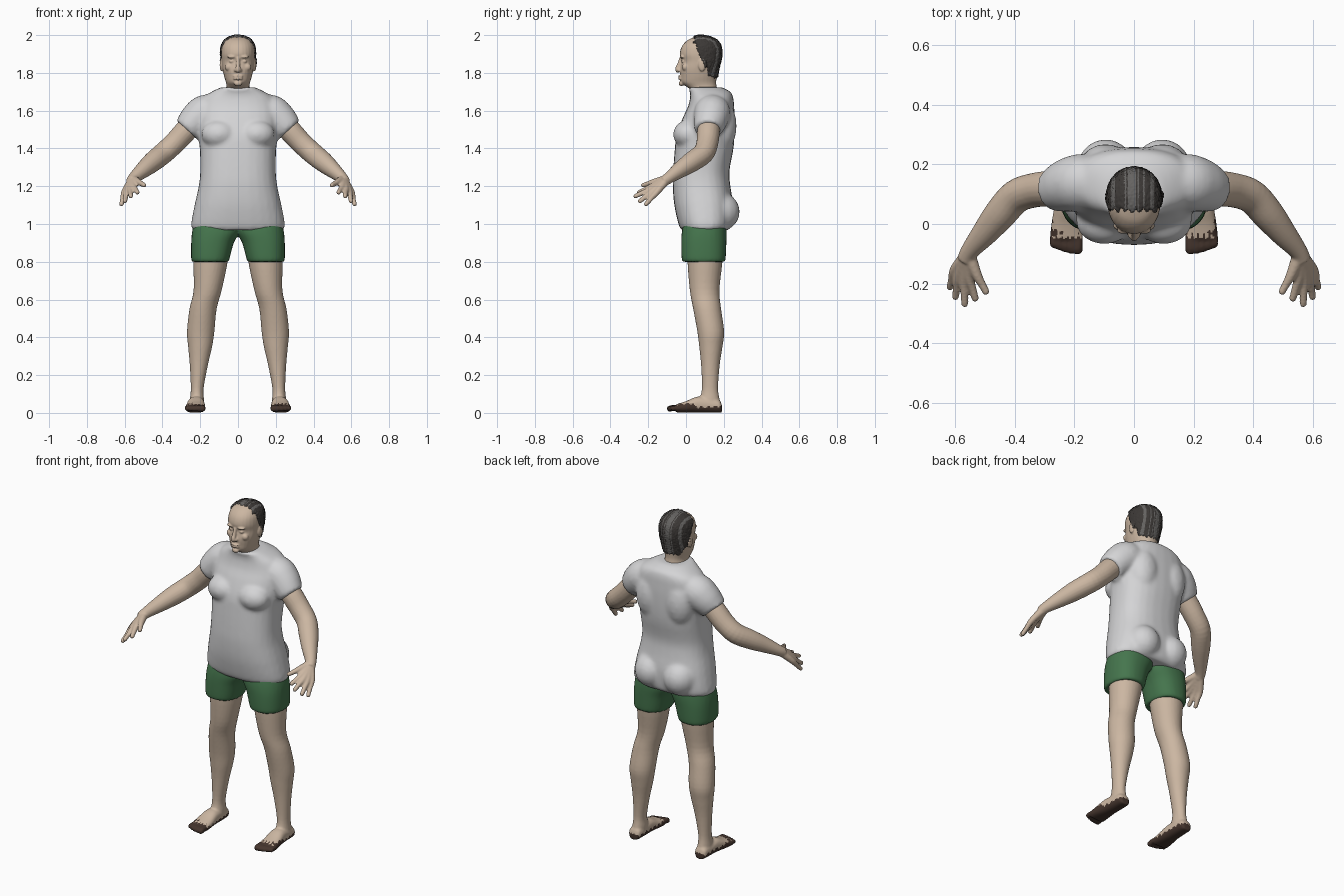
import bpy, bmesh, math, random
from mathutils import Vector, Matrix

random.seed(4)
if "Cube" in bpy.data.objects:
    bpy.data.objects.remove(bpy.data.objects["Cube"])


def material(name, rgb):
    m = bpy.data.materials.new(name)
    m.use_nodes = True
    m.diffuse_color = (*rgb, 1)
    m.node_tree.nodes["Principled BSDF"].inputs["Base Color"].default_value = (*rgb, 1)
    return m


SKIN = material("skin", (0.60, 0.47, 0.36))
SHIRT = material("shirt_grey", (0.66, 0.66, 0.67))
SHORTS = material("shorts_green", (0.06, 0.18, 0.075))
SHOE = material("sole_brown", (0.06, 0.036, 0.027))
HAIR = material("hair_dark", (0.045, 0.04, 0.037))
GREY = material("hair_grey", (0.13, 0.125, 0.12))


def refine(rows, n=4):
    """Smoothly interpolate rows of numbers."""
    out = []
    for i in range(len(rows) - 1):
        quad = [rows[max(i - 1, 0)], rows[i], rows[i + 1], rows[min(i + 2, len(rows) - 1)]]
        for k in range(n):
            t = k / n
            out.append([b + 0.5 * t * (c - a + t * (2 * a - 5 * b + 4 * c - d + t * (3 * (b - c) + d - a)))
                        for a, b, c, d in zip(*quad)])
    out.append(list(rows[-1]))
    return out


def loft(bm, frames, power=2.0, seg=28):
    """Closed skin through rings given as centre and two half axes."""
    rings = []
    for c, u, v in frames:
        ring = []
        for i in range(seg):
            a = math.tau * i / seg
            x, y = (math.copysign(abs(f(a)) ** (2 / power), f(a)) for f in (math.cos, math.sin))
            ring.append(bm.verts.new(c + u * x + v * y))
        rings.append(ring)
    for r, q in zip(rings, rings[1:]):
        for i in range(seg):
            j = (i + 1) % seg
            bm.faces.new((r[i], r[j], q[j], q[i]))
    bm.faces.new(rings[0][::-1])
    bm.faces.new(rings[-1])


def column(bm, rows, power=2.0):
    """Upright loft; rows are z, x min, x max, y min, y max."""
    loft(bm, [(Vector(((a + b) / 2, (c + d) / 2, z)), Vector(((b - a) / 2, 0, 0)),
               Vector((0, (d - c) / 2, 0))) for z, a, b, c, d in refine(rows)], power)


def limb(bm, rows, seg=20):
    """Round tube; rows are x, y, z, radius."""
    rows = refine(rows)
    pts = [Vector(r[:3]) for r in rows]
    frames = []
    for i, p in enumerate(pts):
        t = (pts[min(i + 1, len(pts) - 1)] - pts[max(i - 1, 0)]).normalized()
        u = t.cross(Vector((0.3, 0.2, 1))).normalized()
        frames.append((p, u * rows[i][3], t.cross(u) * rows[i][3]))
    loft(bm, frames, seg=seg)


def blob(bm, loc, size):
    bmesh.ops.create_uvsphere(bm, u_segments=20, v_segments=12, radius=1,
                              matrix=Matrix.Translation(loc) @ Matrix.Diagonal((*size, 1)))


def pair(bm, loc, size):
    for s in (1, -1):
        blob(bm, (s * loc[0], loc[1], loc[2]), size)


def finish(name, bm, mats, voxel, smooth=4, side=1):
    """Fuse overlapping pieces into one smooth surface."""
    if side < 0:
        bmesh.ops.scale(bm, vec=(-1, 1, 1), verts=bm.verts)
    bmesh.ops.recalc_face_normals(bm, faces=bm.faces)
    mesh = bpy.data.meshes.new(name)
    bm.to_mesh(mesh)
    bm.free()
    ob = bpy.data.objects.new(name, mesh)
    bpy.context.collection.objects.link(ob)
    if voxel:
        rm = ob.modifiers.new("fuse", 'REMESH')
        rm.mode = 'VOXEL'
        rm.voxel_size = voxel
        sm = ob.modifiers.new("soften", 'SMOOTH')
        sm.factor, sm.iterations = 0.5, smooth
        bpy.context.view_layer.update()
        done = bpy.data.meshes.new_from_object(ob.evaluated_get(bpy.context.evaluated_depsgraph_get()))
        ob.modifiers.clear()
        ob.data = done
    ob.data.materials.clear()
    for m in mats:
        ob.data.materials.append(m)
    ob.data.shade_smooth()
    return ob


# Shirt: trunk, chest, back, seat and short sleeves
bm = bmesh.new()
trunk = [(0.968, 0.240, -0.025, 0.225), (1.0, 0.248, -0.04, 0.245), (1.1, 0.230, -0.062, 0.25),
         (1.2, 0.208, -0.07, 0.235), (1.28, 0.2, -0.068, 0.23), (1.39, 0.202, -0.06, 0.25),
         (1.47, 0.21, -0.05, 0.257), (1.56, 0.215, -0.018, 0.258), (1.62, 0.21, 0.01, 0.255),
         (1.67, 0.185, 0.022, 0.25), (1.70, 0.14, 0.02, 0.235), (1.724, 0.09, 0.008, 0.19)]
column(bm, [(z, -r, r, a, b) for z, r, a, b in trunk], 2.4)
pair(bm, (0.1, 0.01, 1.475), (0.095, 0.078, 0.075))
pair(bm, (0.095, 0.19, 1.52), (0.09, 0.078, 0.14))
pair(bm, (0.095, 0.175, 1.065), (0.1, 0.11, 0.105))
for s in (1, -1):
    limb(bm, [(s * x, y, z, r) for x, y, z, r in
              [(0.1, 0.145, 1.6, 0.08), (0.17, 0.14, 1.59, 0.096), (0.215, 0.132, 1.558, 0.092),
               (0.25, 0.122, 1.522, 0.082), (0.272, 0.12, 1.498, 0.073)]])
finish("shirt", bm, [SHIRT], 0.011, 5)

# Shorts
bm = bmesh.new()
for s in (1, -1):
    rows = [(0.8, 0.052, 0.242, -0.016, 0.203), (0.815, 0.045, 0.248, -0.023, 0.21),
            (0.9, 0.022, 0.248, -0.025, 0.214), (0.96, -0.01, 0.243, -0.022, 0.215),
            (1.02, -0.02, 0.23, -0.01, 0.21)]
    column(bm, [(z, min(s * a, s * b), max(s * a, s * b), c, d) for z, a, b, c, d in rows], 2.3)
finish("shorts", bm, [SHORTS], 0.009, 3)

for side, label in ((1, "left"), (-1, "right")):
    # Leg with foot and toes
    bm = bmesh.new()
    column(bm, [(0.9, 0.05, 0.235, 0.01, 0.195), (0.8, 0.055, 0.237, 0.008, 0.193),
                (0.65, 0.086, 0.235, 0.02, 0.177), (0.55, 0.113, 0.257, 0.038, 0.186),
                (0.43, 0.125, 0.27, 0.06, 0.202), (0.35, 0.137, 0.264, 0.07, 0.193),
                (0.25, 0.16, 0.255, 0.08, 0.178), (0.13, 0.182, 0.25, 0.084, 0.17),
                (0.07, 0.18, 0.255, 0.07, 0.178), (0.03, 0.18, 0.258, 0.06, 0.18)])
    foot = [(0.19, 0.22, 0.022, 0.02), (0.175, 0.22, 0.036, 0.034), (0.12, 0.22, 0.041, 0.04),
            (0.06, 0.222, 0.045, 0.043), (0.0, 0.225, 0.052, 0.031), (-0.05, 0.226, 0.055, 0.023)]
    loft(bm, [(Vector((x, y, h)), Vector((w, 0, 0)), Vector((0, 0, h)))
              for y, x, w, h in refine(foot)], 2.4)
    for i in range(5):
        x, r, tip = 0.188 + 0.0205 * i, 0.0165 - 0.001 * i, -0.1 + 0.0015 * i * i
        limb(bm, [(x, -0.03, 0.026, r), (x, -0.07, 0.026, r), (x, tip + 0.01, 0.021, r),
                  (x, tip, 0.018, r * 0.6)], 12)
    leg = finish(label + "_leg", bm, [SKIN, SHOE], 0.0065, 3, side)
    for v in leg.data.vertices:
        v.co.z = max(v.co.z, 0.001)
    for p in leg.data.polygons:
        c = p.center
        ragged = 0.006 * math.sin(c.y * 170) + 0.004 * math.sin(c.x * 330)
        outer = 0.012 if abs(c.x) > 0.235 and c.y < 0.04 else 0
        p.material_index = int(c.z < 0.034 + ragged + outer or c.y < -0.04 + ragged)

    # Arm with hand and fingers
    bm = bmesh.new()
    limb(bm, [(0.2, 0.13, 1.57, 0.055), (0.27, 0.12, 1.5, 0.06), (0.335, 0.113, 1.43, 0.058),
              (0.395, 0.092, 1.375, 0.057), (0.45, 0.032, 1.33, 0.054), (0.50, -0.03, 1.288, 0.044),
              (0.55, -0.09, 1.245, 0.031), (0.565, -0.12, 1.225, 0.028)])
    fingers = [((0.527, -0.17, 1.222), (0.492, -0.235, 1.203)), ((0.552, -0.178, 1.2), (0.53, -0.258, 1.163)),
               ((0.57, -0.182, 1.187), (0.567, -0.277, 1.143)), ((0.587, -0.172, 1.177), (0.6, -0.252, 1.115)),
               ((0.6, -0.152, 1.172), (0.619, -0.218, 1.098))]
    for knuckle, tip in fingers:
        k, t = Vector(knuckle), Vector(tip)
        limb(bm, [(0.555, -0.1, 1.238, 0.024), (*k, 0.0175), (*k.lerp(t, 0.5), 0.0135),
                  (*k.lerp(t, 0.9), 0.012), (*t, 0.008)], 12)
    finish(label + "_arm", bm, [SKIN], 0.0055, 3, side)

# Head and neck
bm = bmesh.new()
skull = [(1.62, 0.075, 0.05, 0.19), (1.70, 0.064, 0.035, 0.168), (1.728, 0.06, 0.0, 0.162),
         (1.75, 0.064, -0.026, 0.16), (1.78, 0.073, -0.03, 0.163), (1.82, 0.082, -0.032, 0.17),
         (1.862, 0.087, -0.024, 0.18), (1.9, 0.089, -0.033, 0.186), (1.94, 0.085, -0.022, 0.182),
         (1.97, 0.069, 0.004, 0.162), (1.986, 0.046, 0.035, 0.13), (1.994, 0.02, 0.06, 0.1)]
column(bm, [(z, -r, r, a, b) for z, r, a, b in skull], 2.15)
limb(bm, [(0, -0.026, 1.88, 0.009), (0, -0.036, 1.845, 0.011), (0, -0.044, 1.818, 0.014),
          (0, -0.036, 1.806, 0.01)], 12)
pair(bm, (0.013, -0.035, 1.814), (0.009, 0.012, 0.008))
pair(bm, (0.033, -0.021, 1.885), (0.025, 0.013, 0.008))
pair(bm, (0.033, -0.014, 1.861), (0.014, 0.011, 0.008))
pair(bm, (0.048, -0.004, 1.83), (0.022, 0.018, 0.02))
pair(bm, (0.088, 0.085, 1.842), (0.009, 0.02, 0.034))
for z in (1.782, 1.769):
    blob(bm, (0, -0.029, z), (0.027, 0.013, 0.006))
blob(bm, (0, -0.024, 1.744), (0.022, 0.014, 0.014))
head = finish("head", bm, [SKIN], 0.0045, 2)

# Receding hair: a lifted, roughened shell over the crown and back
bm = bmesh.new()
bm.from_mesh(head.data)


def bald(p):
    line = 0.045 + max(0, 1.96 - p.z) * 0.46 + 0.006 * math.sin(p.x * 260) + 0.003 * math.sin(p.z * 400)
    return p.y < line or p.z < 1.775 + 0.004 * math.sin(p.x * 300)


bmesh.ops.delete(bm, geom=[f for f in bm.faces if bald(f.calc_center_median())], context='FACES')
bm.normal_update()
lift = {v: v.normal * (0.001 if v.is_boundary else random.uniform(0.004, 0.009)) for v in bm.verts}
for v, d in lift.items():
    v.co += d
hair = finish("hair", bm, [HAIR, GREY], 0)
streaks = [random.random() < 0.3 for _ in range(40)]
for p in hair.data.polygons:
    p.material_index = int(streaks[int((p.center.x + 0.12) * 160) % 40])
